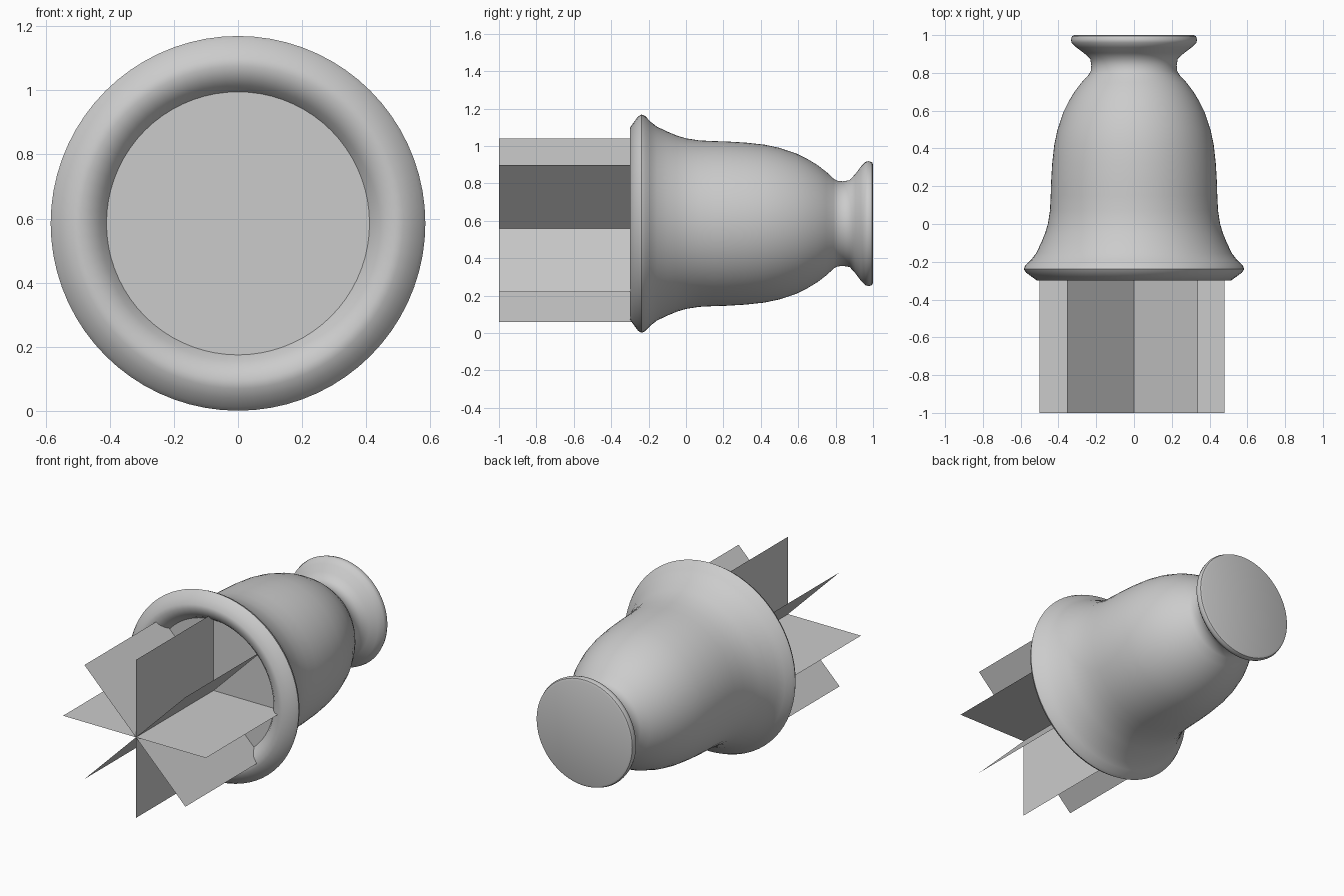
import bpy, bmesh, math
from mathutils import Matrix, Vector

if "Cube" in bpy.data.objects:
    bpy.data.objects.remove(bpy.data.objects["Cube"])

AXIS_Z = 0.585


def finish(bm, name):
    mesh = bpy.data.meshes.new(name)
    bm.to_mesh(mesh)
    bm.free()
    obj = bpy.data.objects.new(name, mesh)
    bpy.context.collection.objects.link(obj)
    return obj


def lathe(name, profile, steps=72):
    """Spin (radius, y) points around the y axis."""
    bm = bmesh.new()
    verts = [bm.verts.new((r, y, 0)) for r, y in profile]
    edges = [bm.edges.new(pair) for pair in zip(verts, verts[1:])]
    bmesh.ops.spin(bm, geom=verts + edges, cent=(0, 0, 0), axis=(0, 1, 0),
                   angle=math.tau, steps=steps, use_merge=True)
    bmesh.ops.remove_doubles(bm, verts=bm.verts[:], dist=1e-4)
    bmesh.ops.recalc_face_normals(bm, faces=bm.faces[:])
    obj = finish(bm, name)
    obj.location.z = AXIS_Z
    bpy.ops.object.select_all(action='DESELECT')
    obj.select_set(True)
    bpy.context.view_layer.objects.active = obj
    bpy.ops.object.shade_smooth_by_angle(angle=math.radians(40))
    return obj


# Bell nozzle: recessed mouth, rounded lip, flared body, narrow neck, end flange
lathe("nozzle_bell", [
    (0, -.235), (.41, -.235), (.43, -.265), (.458, -.29), (.49, -.30),
    (.515, -.298), (.545, -.277), (.572, -.257), (.584, -.238), (.574, -.217),
    (.545, -.19), (.518, -.155), (.492, -.10), (.471, -.05), (.456, 0),
    (.445, .07), (.441, .15), (.439, .22), (.433, .32), (.422, .42),
    (.405, .50), (.375, .59), (.345, .65), (.315, .70), (.277, .75),
    (.24, .79), (.229, .81), (.226, .84), (.232, .875), (.265, .905),
    (.305, .935), (.33, .96), (.334, .978), (.328, .995), (.315, 1.0), (0, 1.0)])

# Exhaust flame: four thin sheets crossing on one line, slightly off centre
for i in range(4):
    bm = bmesh.new()
    corners = [(-.5, -1, 0), (.48, -1, 0), (.48, -.24, 0), (-.5, -.24, 0)]
    bm.faces.new([bm.verts.new(c) for c in corners])
    angle = math.radians((0, -45, -90, 45)[i])
    bm.transform(Matrix.Rotation(angle, 4, 'Y'))
    sheet = finish(bm, f"flame_sheet_{i + 1}")
    sheet.location = Vector((0, 0, .56))
